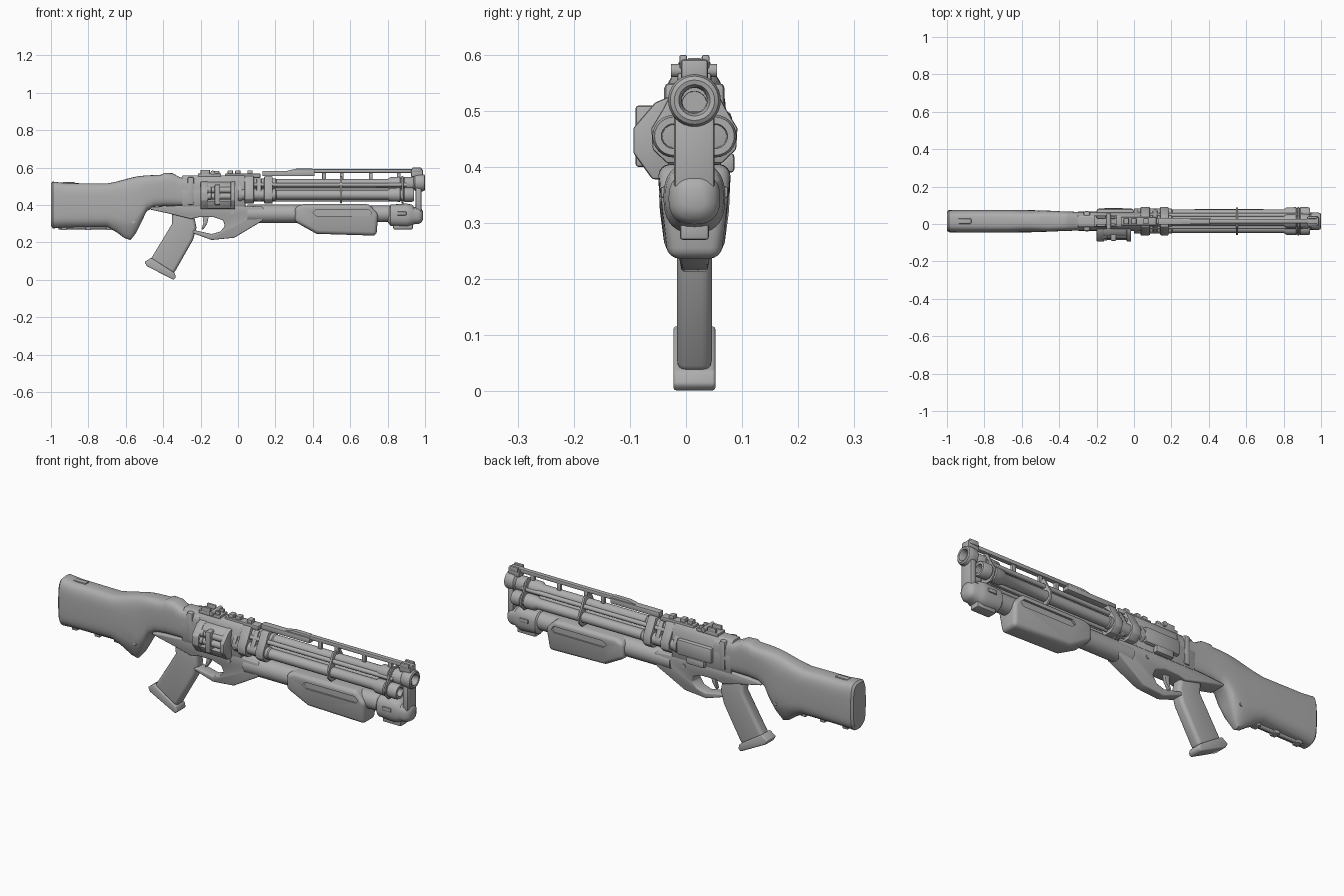
import bpy, bmesh, math
from mathutils import Vector

C = 0.015  # centre plane of the weapon in y
GREY = bpy.data.materials.new("gunmetal_grey")
GREY.diffuse_color = (0.42, 0.42, 0.42, 1)


def finish(name, bm, angle=35):
    bmesh.ops.recalc_face_normals(bm, faces=bm.faces)
    me = bpy.data.meshes.new(name)
    bm.to_mesh(me)
    bm.free()
    me.shade_smooth()
    me.set_sharp_from_angle(angle=math.radians(angle))
    me.materials.append(GREY)
    ob = bpy.data.objects.new(name, me)
    bpy.context.collection.objects.link(ob)
    return ob


def prism(name, pts, a, b, axis='y', bev=0.005, seg=2, taper=None):
    """Extrude a profile (x,z along y, or y,z along x) from a to b, bevelled."""
    bm = bmesh.new()
    co = (lambda p, t: (p[0], t, p[1])) if axis == 'y' else (lambda p, t: (t, p[0], p[1]))
    rings = [[bm.verts.new(co(p, t)) for p in pts] for t in (a, b)]
    n = len(pts)
    bm.faces.new(rings[0])
    bm.faces.new(rings[1][::-1])
    for i in range(n):
        j = (i + 1) % n
        bm.faces.new((rings[0][i], rings[0][j], rings[1][j], rings[1][i]))
    if taper:
        for v in bm.verts:
            v.co.y = C + (v.co.y - C) * taper(v.co.z)
    bmesh.ops.recalc_face_normals(bm, faces=bm.faces)
    if bev:
        edges = [e for e in bm.edges if e.calc_face_angle(0) > 0.6]
        bmesh.ops.bevel(bm, geom=edges, offset=bev, segments=seg, profile=0.5,
                        affect='EDGES', clamp_overlap=True)
    return finish(name, bm)


def box(name, x0, x1, y0, y1, z0, z1, bev=0.004):
    return prism(name, [(x0, z0), (x1, z0), (x1, z1), (x0, z1)], y0, y1, bev=bev)


def skin(name, rings, angle=35):
    bm = bmesh.new()
    rs = [[bm.verts.new(p) for p in r] for r in rings]
    n = len(rs[0])
    for r, s in zip(rs, rs[1:]):
        for i in range(n):
            j = (i + 1) % n
            bm.faces.new((r[i], r[j], s[j], s[i]))
    bm.faces.new(rs[0])
    bm.faces.new(rs[-1][::-1])
    return finish(name, bm, angle)


def lathe(name, prof, y, z, n=24, axis='x'):
    """Round part along x (or y): prof is (distance, radius)."""
    rings = []
    for d, r in prof:
        ring = []
        for i in range(n):
            t = math.tau * i / n
            u, w = r * math.cos(t), r * math.sin(t)
            ring.append((d, y + u, z + w) if axis == 'x' else (y + u, d, z + w))
        rings.append(ring)
    return skin(name, rings)


def loft(name, secs, power, pinch=None, n=36):
    """Rounded-box sections (x, z bottom, z top, half width)."""
    rings = []
    for x, zb, zt, hw in secs:
        ring = []
        for i in range(n):
            t = math.tau * i / n
            c, s = math.cos(t), math.sin(t)
            y = hw * math.copysign(abs(c) ** (2 / power), c)
            z = (zb + zt) / 2 + (zt - zb) / 2 * math.copysign(abs(s) ** (2 / power), s)
            ring.append((x, C + y * (pinch(z) if pinch else 1), z))
        rings.append(ring)
    return skin(name, rings, 40)


# Shoulder stock, flowing forward into the receiver
loft("stock", [
    (-1.0, .29, .515, .05), (-.99, .275, .525, .059), (-.92, .28, .517, .061), (-.7, .283, .515, .061),
    (-.65, .255, .525, .061), (-.605, .222, .537, .06), (-.575, .213, .545, .06), (-.545, .25, .552, .059),
    (-.515, .31, .556, .058), (-.49, .365, .558, .057), (-.45, .39, .56, .056), (-.41, .393, .562, .054),
    (-.395, .394, .572, .053), (-.35, .394, .57, .052), (-.31, .395, .548, .05), (-.2, .395, .548, .05)],
    3.6, lambda z: max(.45, min(1, .45 + .55 * (z - .21) / .1)))
box("stock_top_plate", -.94, -.87, C - .014, C + .014, .508, .522)
lathe("stock_under_rod", [(-.96, .011), (-.66, .011)], C, .281, 12)
for x in (-.93, -.8, -.69):
    box("stock_rod_clip", x - .015, x + .015, C - .02, C + .02, .266, .295)
for s in (-1, 1):
    lathe("stock_pin", [(C + s * .03, .009), (C + s * .058, .009)], -.56, .31, 12, 'y')

# Receiver and its top details
prism("receiver", [(C - .046, .39), (C + .046, .39), (C + .052, .47), (C + .042, .53), (C + .026, .557),
                   (C - .026, .557), (C - .042, .53), (C - .052, .47)], -.3, .04, 'x', .005)
box("receiver_collar", -.27, -.235, C - .054, C + .054, .4, .55, .01)
box("receiver_side_plate", -.2, .0, C + .03, .082, .42, .50, .012)
box("side_latch", -.16, -.06, .06, .086, .39, .425, .006)
box("rear_sight_base", -.215, -.09, C - .03, C + .03, .55, .568)
for s in (-1, 1):
    box("rear_sight_ear", -.2, -.15, C + s * .022 - .007, C + s * .022 + .007, .56, .588)
    box("rear_sight_lug", -.125, -.1, C + s * .018 - .006, C + s * .018 + .006, .56, .583)
lathe("rear_sight_knob", [(C - .042, .012), (C + .04, .012)], -.135, .572, 14, 'y')
box("top_bridge", -.07, .12, C - .022, C + .022, .545, .568)
for x in (-.055, -.015, .05):
    box("bridge_lug", x, x + .028, C - .016, C + .016, .56, .585)

# Shell carrier on the near side
SHELL = [(-.02, .53), (-.055, .515), (-.094, .47), (-.094, .425), (-.06, .378), (-.02, .378)]
prism("carrier_rear_plate", SHELL, -.2, -.16, 'x', .005)
prism("carrier_front_plate", SHELL, -.04, -.015, 'x', .005)
prism("carrier_floor", [(-.02, .42), (-.085, .42), (-.06, .38), (-.02, .38)], -.17, -.03, 'x', .003)
prism("carrier_roof", [(-.02, .528), (-.052, .513), (-.068, .497), (-.02, .497)], -.17, -.03, 'x', .003)
for y, z in ((-.06, .48), (-.068, .447)):
    lathe("shell", [(-.165, .02), (-.145, .02), (-.143, .017), (-.03, .017)], y, z, 16)
box("carrier_strap", -.125, -.095, -.09, -.03, .40, .51, .006)

# Three barrels with wide muzzle sleeves
for y, z in ((C, .513), (C - .037, .455), (C + .037, .455)):
    lathe("barrel", [(.0, .03), (.2, .03), (.205, .026), (.54, .026), (.8, .026), (.815, .036), (.865, .038),
                     (.87, .033), (.885, .033), (.89, .038), (.93, .038), (.94, .034), (.94, .022),
                     (.88, .02)], y, z)
for s in (-1, 1):
    lathe("gas_rod", [(.03, .011), (.9, .011)], C + s * .032, .508, 12)
    lathe("lower_rod", [(.03, .009), (.85, .009)], C + s * .018, .428, 12)
lathe("barrel_core", [(.0, .028), (.86, .028)], C, .467, 16)

# Bands clamping the barrel cluster
def band(x0, x1, k, name):
    base = [(-.028, .55), (-.05, .505), (-.071, .47), (-.069, .435), (-.045, .412)]
    pts = [(C + y * k, .48 + (z - .48) * k) for y, z in base]
    pts += [(2 * C - y, z) for y, z in pts[::-1]]
    prism(name, pts, x0, x1, 'x', .004)
for x0, x1, k in ((.0, .022, .94), (.035, .085, 1.06), (.1, .125, .9), (.14, .185, 1.06)):
    band(x0, x1, k, "breech_band")
band(.545, .557, 1.04, "mid_band")
band(.874, .884, 1.08, "muzzle_band")

# Top rail and front sight
box("rail_rear", .13, .41, C - .018, C + .018, .555, .582)
prism("rail_ramp", [(.25, .58), (.31, .594), (.40, .594), (.42, .58)], C - .012, C + .012, bev=.002)
box("rail_front", .38, .94, C - .012, C + .012, .572, .592)
for x in (.45, .545, .7, .85):
    box("rail_post", x, x + .02, C - .008, C + .008, .53, .578, .002)
box("front_sight_block", .925, .988, C - .024, C + .024, .55, .592, .006)
for s in (-1, 1):
    box("front_sight_ear", .93, .98, C + s * .02 - .007, C + s * .02 + .007, .575, .6)

# Ringed muzzle, bar and lower nose
lathe("muzzle_ring", [(.92, .03), (.938, .032), (.946, .044), (.965, .047), (.985, .047), (.996, .043),
                      (1.0, .036), (.998, .028), (.985, .023), (.93, .022)], C, .519, 32)
box("front_bar", .95, .982, C - .036, C + .036, .35, .5, .008)
loft("lower_nose", [(.8, .31, .385, .036), (.815, .288, .402, .052), (.9, .282, .408, .055), (.93, .29, .402, .052),
                    (.94, .297, .39, .046), (.965, .298, .39, .046), (.982, .308, .38, .036),
                    (.99, .325, .363, .019)], 2.5)
box("nose_block", .83, .935, C - .026, C + .026, .27, .31, .006)
for s in (-1, 1):
    box("nose_clip", .85, .9, C + s * .05 - .01, C + s * .05 + .01, .345, .365, .004)

# Magazine tube and pump grip with side grooves
lathe("magazine_tube", [(.05, .049), (.3, .049), (.76, .045), (.81, .045)], C, .353, 28)
pump = prism("pump_grip", [(.305, .39), (.305, .31), (.42, .246), (.74, .236), (.75, .35), (.70, .405), (.35, .405)],
             C - .064, C + .064, bev=.02, seg=4, taper=lambda z: min(1, .72 + .28 * (z - .235) / .05))
for s in (-1, 1):
    cut = prism("groove_cutter", [(.40, .358), (.42, .342), (.70, .342), (.715, .358), (.70, .376), (.42, .376)],
                C + s * .052, C + s * .09, bev=0)
    cut.hide_render = True
    mod = pump.modifiers.new("groove", 'BOOLEAN')
    mod.operation, mod.object, mod.solver = 'DIFFERENCE', cut, 'EXACT'
    dg = bpy.context.evaluated_depsgraph_get()
    me = bpy.data.meshes.new_from_object(pump.evaluated_get(dg))
    pump.modifiers.clear()
    pump.data = me
    me.shade_smooth()
    me.set_sharp_from_angle(angle=math.radians(35))
    bpy.data.objects.remove(cut)

# Lower frame wrapping the trigger opening
prism("trigger_frame", [(-.47, .388), (-.2, .405), (.13, .392), (.145, .365), (.13, .315), (-.02, .225), (-.14, .213),
                        (-.25, .252), (-.235, .266), (-.14, .245), (-.095, .258), (-.07, .288), (-.08, .318),
                        (-.13, .335), (-.21, .335), (-.25, .325), (-.36, .352), (-.47, .376)],
      C - .044, C + .044, bev=.006, seg=3, taper=lambda z: max(.5, min(1, .5 + .5 * (z - .21) / .12)))
prism("trigger", [(-.19, .345), (-.155, .345), (-.165, .30), (-.185, .27), (-.195, .27), (-.185, .305)],
      C - .009, C + .009, bev=.003)
for s in (-1, 1):
    lathe("frame_pin", [(C + s * .03, .01), (C + s * .048, .01)], -.03, .36, 12, 'y')

# Pistol grip with flared foot
prism("pistol_grip", [(-.355, .37), (-.352, .30), (-.47, .105), (-.345, .03), (-.24, .215), (-.222, .28), (-.24, .37)],
      C - .031, C + .031, bev=.018, seg=4)
prism("grip_foot", [(-.5, .095), (-.487, .073), (-.345, 0), (-.332, .012), (-.338, .036), (-.465, .118)],
      C - .0375, C + .0375, bev=.006, seg=3)
